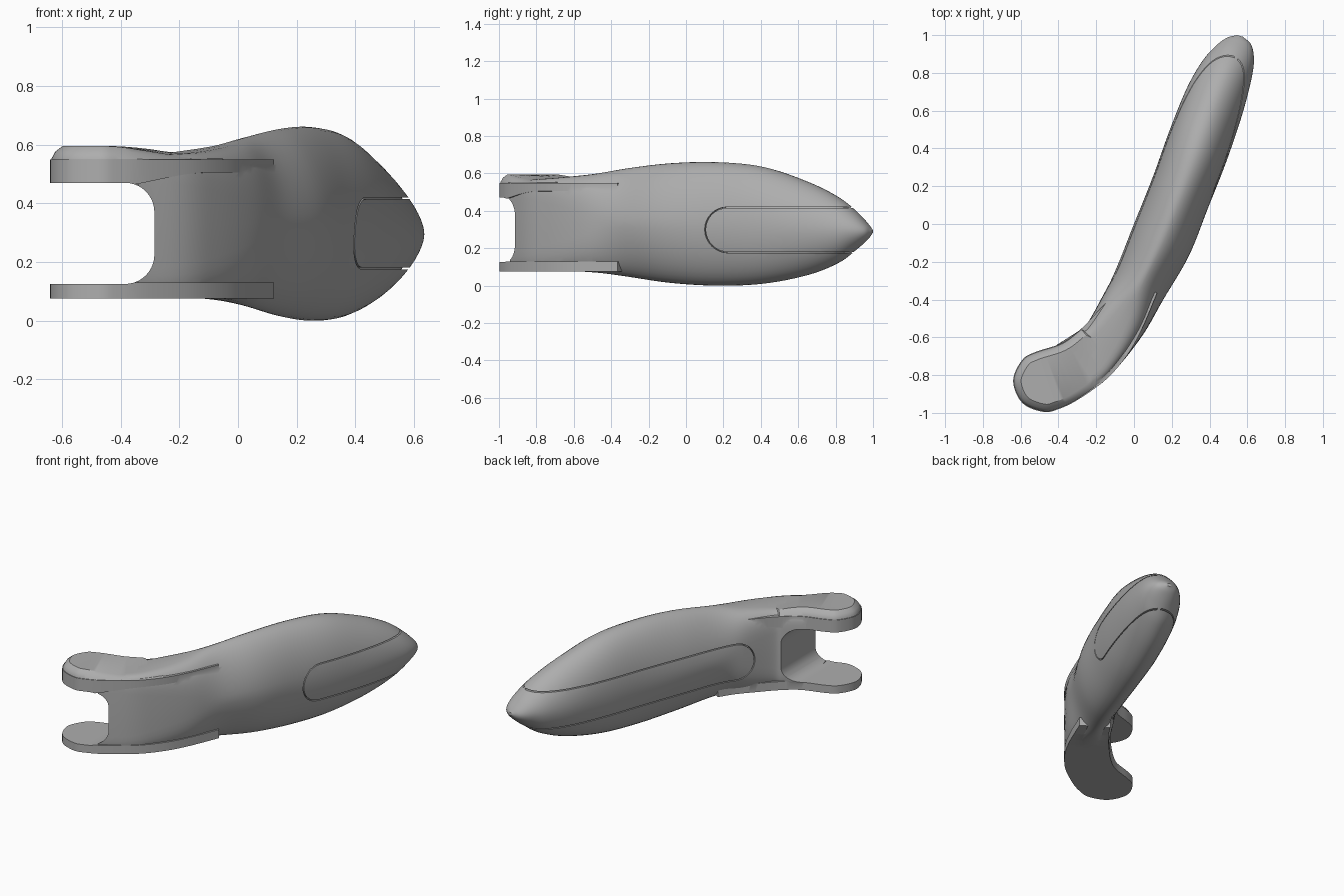
import bpy, bmesh, math
from mathutils import Vector

old = bpy.data.objects.get("Cube")
if old:
    bpy.data.objects.remove(old, do_unlink=True)

grey = bpy.data.materials.new("mid_grey")
grey.use_nodes = True
colour = (0.42, 0.42, 0.42, 1)
grey.diffuse_color = colour
grey.node_tree.nodes["Principled BSDF"].inputs["Base Color"].default_value = colour


def spline(points, steps):
    """Smooth open curve through tuples of any length."""
    p = [Vector(q) for q in points]
    p = [p[0] * 2 - p[1]] + p + [p[-1] * 2 - p[-2]]
    out = []
    for a, b, c, d in zip(p, p[1:], p[2:], p[3:]):
        for k in range(steps):
            t = k / steps
            out.append(0.5 * (2 * b + (c - a) * t + (2 * a - 5 * b + 4 * c - d) * t ** 2
                              + (3 * b - a - 3 * c + d) * t ** 3))
    return out + [p[-2]]


def loft(name, rings):
    """Solid skin over a list of equal rings, closed at both ends."""
    bm = bmesh.new()
    rows = [[bm.verts.new(v) for v in ring] for ring in rings]
    n = len(rows[0])
    for r, s in zip(rows, rows[1:]):
        for i in range(n):
            j = (i + 1) % n
            bm.faces.new((r[i], r[j], s[j], s[i]))
    caps = [bm.faces.new(rows[0]), bm.faces.new(rows[-1])]
    bmesh.ops.recalc_face_normals(bm, faces=bm.faces[:])
    bmesh.ops.triangulate(bm, faces=caps)
    mesh = bpy.data.meshes.new(name)
    bm.to_mesh(mesh)
    bm.free()
    mesh.materials.append(grey)
    obj = bpy.data.objects.new(name, mesh)
    bpy.context.collection.objects.link(obj)
    return obj


def combine(target, other, operation):
    """Apply a boolean and discard the helper."""
    mod = target.modifiers.new(operation, 'BOOLEAN')
    mod.object, mod.operation, mod.solver = other, operation, 'EXACT'
    bpy.context.view_layer.update()
    deps = bpy.context.evaluated_depsgraph_get()
    mesh = bpy.data.meshes.new_from_object(target.evaluated_get(deps))
    target.modifiers.clear()
    target.data = mesh
    bpy.data.objects.remove(other, do_unlink=True)


# Body stations: left x, y, right x, y, top z, bottom z, squareness
stations = [
    (-.41, -.64, -.34, -.945, .565, .08, 8),
    (-.3, -.57, -.18, -.85, .57, .08, 7),
    (-.25, -.53, -.07, -.74, .578, .08, 5),
    (-.165, -.38, .055, -.575, .597, .07, 3),
    (-.1, -.25, .155, -.4, .625, .05, 1.8),
    (0, 0, .29, -.17, .654, .015, 1.75),
    (.1, .25, .39, .08, .66, 0, 1.85),
    (.19, .5, .485, .32, .635, .01, 1.95),
    (.28, .72, .57, .57, .557, .055, 1.9),
    (.36, .86, .62, .76, .475, .12, 1.9),
    (.43, .94, .635, .87, .4, .19, 1.9),
    (.49, .985, .62, .95, .335, .245, 2),
    (.545, 1, .575, .992, .3, .28, 2),
]


def body_rings(rows, inset=0.0, count=48):
    rings = []
    for lx, ly, rx, ry, top, low, power in spline(rows, 6):
        mid = Vector((lx + rx, ly + ry, top + low)) / 2
        half = Vector((rx - lx, ry - ly, 0)) / 2
        half *= 1 - inset / half.length
        height = (top - low) / 2 - inset
        ring = []
        for k in range(count):
            a = math.tau * k / count
            c, s = math.cos(a), math.sin(a)
            ring.append(mid + half * math.copysign(abs(c) ** (2 / power), c)
                        + Vector((0, 0, height * math.copysign(abs(s) ** (2 / power), s))))
        rings.append(ring)
    return rings


body = loft("lever_body", body_rings(stations))
core = loft("core", body_rings(stations[1:-1], 0.02))


# Shallow U-shaped seams around the side pads
def seam(name, start, low, high, side):
    along = Vector((.38, .925, 0)).normalized()
    out = Vector((along.y, -along.x, 0)) * side
    base = Vector((.18, 0, 0))
    mid, radius = (low + high) / 2, (high - low) / 2

    def outline(r):
        arc = [(start + radius - r * math.sin(math.pi * k / 16),
                mid + r * math.cos(math.pi * k / 16)) for k in range(17)]
        return [(1.5, mid + r)] + arc + [(1.5, mid - r)]

    profile = outline(radius) + outline(radius - .006)[::-1]
    return loft(name, [[base + along * s + out * o + Vector((0, 0, z)) for s, z in profile]
                       for o in (.01, .6)])


combine(body, seam("seam_cutter", .174, .175, .42, 1), 'DIFFERENCE')
combine(body, seam("seam_cutter", -.54, .175, .42, -1), 'DIFFERENCE')
combine(body, core, 'UNION')

# Fork outline, from the right lip round the end to the left lip
right_side = [(.122, -.367), (.04, -.56), (-.04, -.7)]
fork_end = [(-.15, -.825), (-.3, -.932), (-.4, -.98), (-.48, -.995), (-.592, -.947),
            (-.64, -.83), (-.592, -.72), (-.52, -.677), (-.38, -.63)]
left_side = [(-.28, -.555), (-.18, -.45), (-.1, -.36), (-.04, -.27)]
outline = right_side + fork_end + left_side


def ramp(x, start, length):
    t = min(max((x - start) / length, 0), 1)
    return t * t * (3 - 2 * t)


def flat_ring(points, z, inset=0.0, rise=0.0):
    """Inset outline at height z that rises or sinks from the fork end on."""
    path = spline(points, 6)
    ring = []
    for i, p in enumerate(path):
        t = (path[min(i + 1, len(path) - 1)] - path[max(i - 1, 0)]).normalized()
        ring.append(Vector((p.x + t.y * inset, p.y - t.x * inset,
                            z + rise * ramp(p.x, -.45, .35))))
    return ring


lower_plate = loft("lower_plate", [flat_ring(outline, z) for z in (.075, .13)])
upper_plate = loft("upper_plate", [flat_ring(outline, .455, 0, .05), flat_ring(outline, .55)])
cap = loft("fork_cap", [flat_ring(right_side[2:] + fork_end + left_side[:1], z, d, rise)
                        for z, d, rise in ((.53, .004, 0), (.552, .004, -.006),
                                           (.577, .018, -.025), (.595, .042, -.037))])
for part in (lower_plate, upper_plate, cap):
    combine(body, part, 'UNION')

# Open slot between the two fork plates, with rounded inner corners
profile = [(-1, .125)]
for cz, first in ((.225, -90), (.37, 0)):
    for k in range(11):
        a = math.radians(first + 9 * k)
        profile.append((-.385 + .1 * math.cos(a), cz + .1 * math.sin(a)))
profile.append((-1, .47))
slot = loft("slot_cutter", [[Vector((x, y, z)) for x, z in profile] for y in (-1.3, -.2)])
combine(body, slot, 'DIFFERENCE')

# Shading
bpy.ops.object.select_all(action='DESELECT')
body.select_set(True)
bpy.context.view_layer.objects.active = body
bpy.ops.object.shade_smooth_by_angle(angle=math.radians(30))
